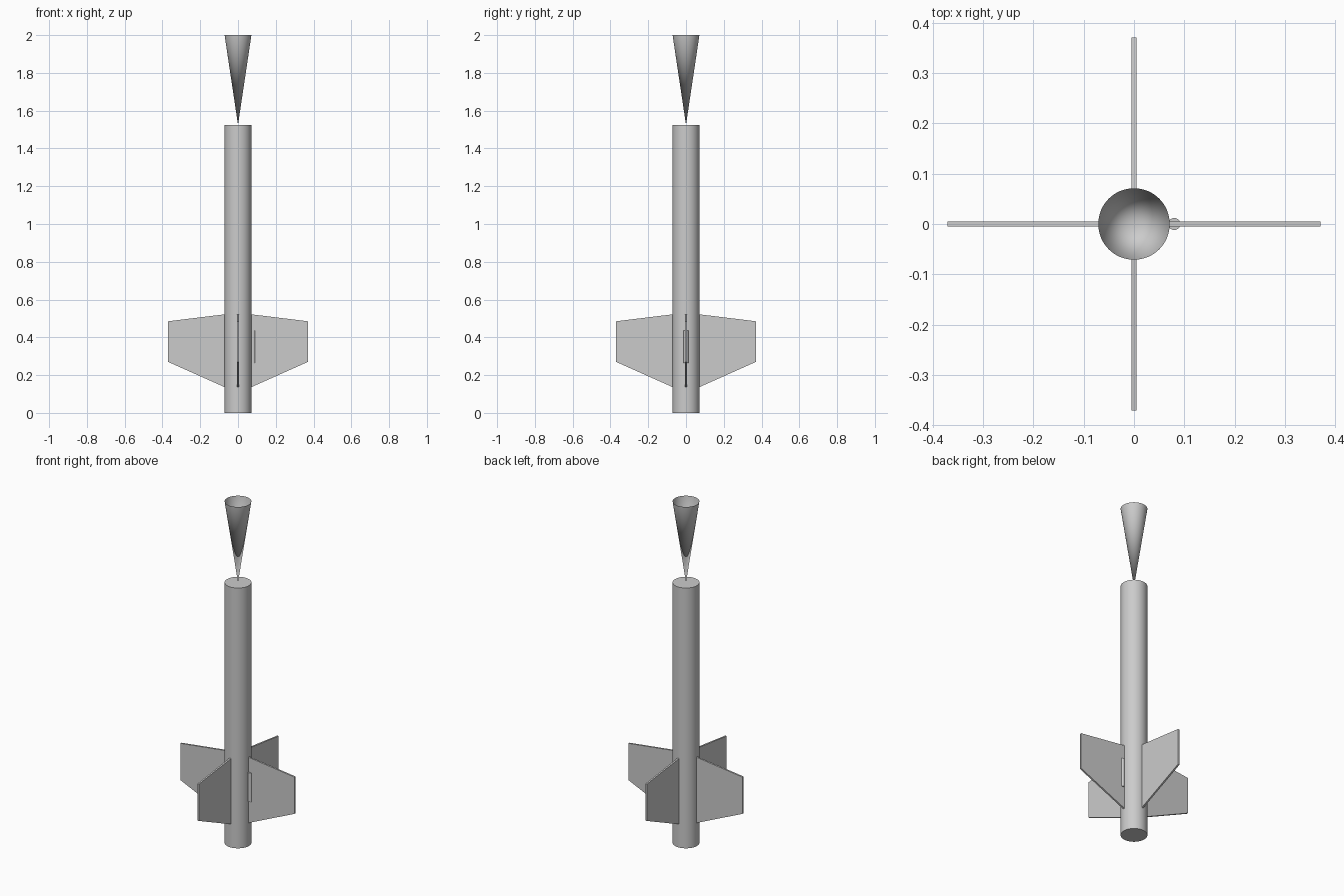
import bpy, bmesh, math
from mathutils import Matrix

cube = bpy.data.objects.get("Cube")
if cube:
    bpy.data.objects.remove(cube, do_unlink=True)

grey = bpy.data.materials.new("plain grey")
grey.use_nodes = True
colour = (0.6, 0.6, 0.6, 1)
grey.diffuse_color = colour
grey.node_tree.nodes["Principled BSDF"].inputs["Base Color"].default_value = colour

RADIUS, BODY_TOP, TOP = 0.071, 1.525, 2.0


def add_part(name, bm, smooth=False):
    mesh = bpy.data.meshes.new(name)
    bm.to_mesh(mesh)
    bm.free()
    mesh.materials.append(grey)
    obj = bpy.data.objects.new(name, mesh)
    bpy.context.collection.objects.link(obj)
    if smooth:
        bpy.ops.object.select_all(action="DESELECT")
        obj.select_set(True)
        bpy.context.view_layer.objects.active = obj
        bpy.ops.object.shade_smooth_by_angle(angle=math.radians(40))
    return obj


def add_cone(name, r_low, r_high, z_low, z_high, x=0, sides=64, caps=True):
    bm = bmesh.new()
    bmesh.ops.create_cone(
        bm, cap_ends=caps, segments=sides, radius1=r_low, radius2=r_high,
        depth=z_high - z_low, matrix=Matrix.Translation((x, 0, (z_low + z_high) / 2)))
    bmesh.ops.remove_doubles(bm, verts=bm.verts, dist=1e-6)
    return add_part(name, bm, True)


# Body tube and the open, inverted cone balanced on it
add_cone("body_tube", RADIUS, RADIUS, 0, BODY_TOP)
add_cone("inverted_cone", 0, RADIUS, BODY_TOP, TOP, caps=False)

# Launch lug on the left side
add_cone("launch_lug", 0.012, 0.012, 0.265, 0.435, x=0.08, sides=32)

# Four tapered fins, each a profile extruded through its thickness
THICK = 0.01
profile = [(RADIUS - 0.003, 0.135), (0.37, 0.27), (0.37, 0.485), (RADIUS - 0.003, 0.522)]
for i, side in enumerate(("left", "back", "right", "front")):
    bm = bmesh.new()
    face = bm.faces.new([bm.verts.new((x, -THICK / 2, z)) for x, z in profile])
    ext = bmesh.ops.extrude_face_region(bm, geom=[face])
    verts = [g for g in ext["geom"] if isinstance(g, bmesh.types.BMVert)]
    bmesh.ops.translate(bm, verts=verts, vec=(0, THICK, 0))
    bmesh.ops.recalc_face_normals(bm, faces=bm.faces)
    bmesh.ops.rotate(bm, verts=bm.verts, cent=(0, 0, 0),
                     matrix=Matrix.Rotation(i * math.pi / 2, 3, "Z"))
    add_part(side + "_fin", bm)
